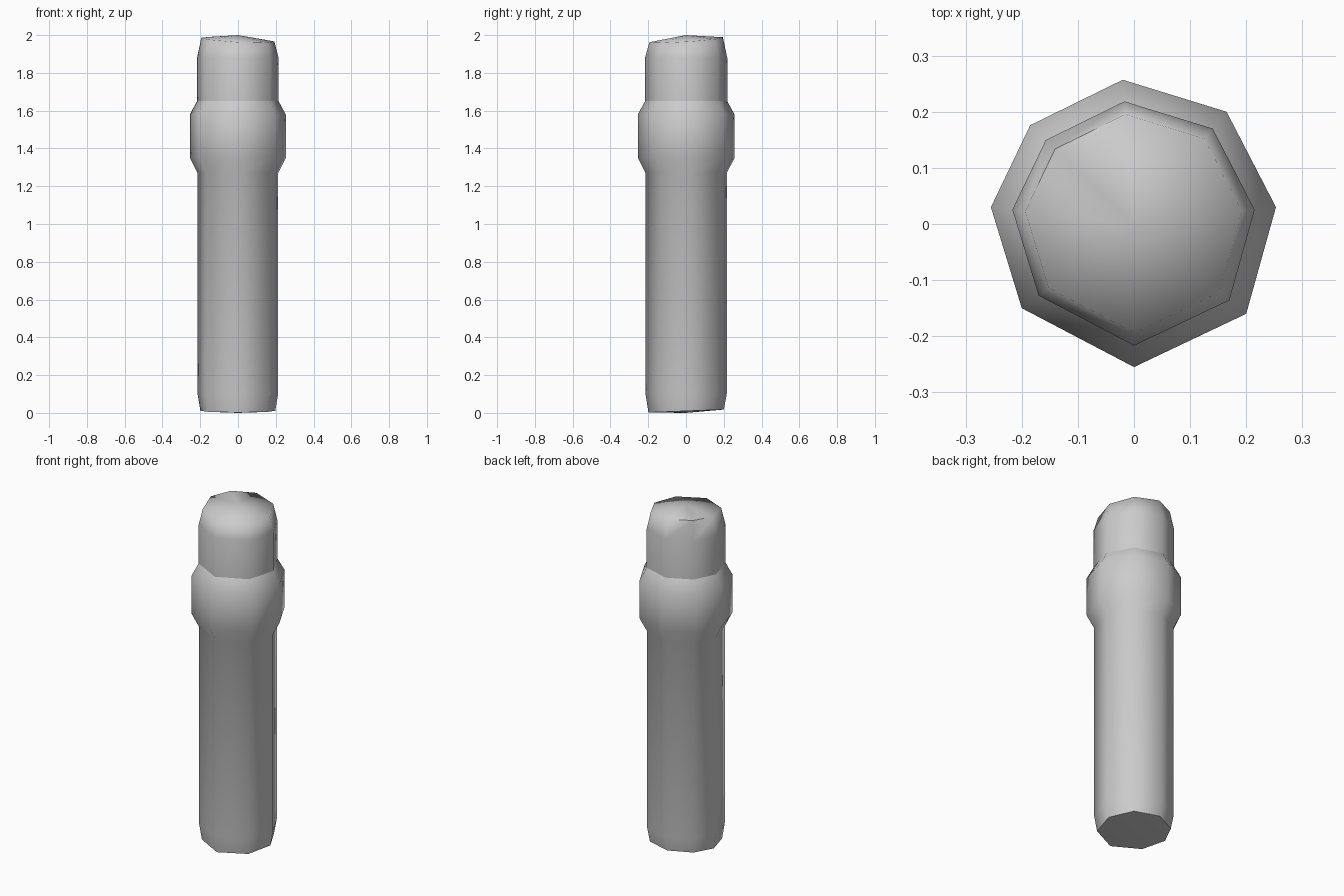
import bpy
import bmesh
import math

cube = bpy.data.objects.get("Cube")
if cube:
    bpy.data.objects.remove(cube, do_unlink=True)

grey = bpy.data.materials.new("light grey")
grey.use_nodes = True
grey.diffuse_color = (0.6, 0.6, 0.6, 1)
grey.node_tree.nodes["Principled BSDF"].inputs["Base Color"].default_value = (0.6, 0.6, 0.6, 1)

# Slightly irregular eight-sided outline shared by all parts
OUTLINE = [(-0.02, 0.257), (-0.185, 0.176), (-0.255, 0.03), (-0.2, -0.15),
           (0, -0.255), (0.2, -0.16), (0.253, 0.03), (0.165, 0.2)]


def loft(name, rings, base=None, tip=None):
    """Stack scaled outlines as (scale, z, x tilt, y tilt); cap with centre points."""
    bm = bmesh.new()
    loops = [[bm.verts.new((x * s, y * s, z + x * tx + y * ty)) for x, y in OUTLINE]
             for s, z, tx, ty in rings]
    n = len(OUTLINE)
    for a, b in zip(loops, loops[1:]):
        for i in range(n):
            j = (i + 1) % n
            bm.faces.new((a[i], a[j], b[j], b[i]))
    for z, ring in ((base, loops[0]), (tip, loops[-1])):
        if z is not None:
            centre = bm.verts.new((0, 0, z))
            for i in range(n):
                bm.faces.new((ring[i], ring[(i + 1) % n], centre))
    bmesh.ops.recalc_face_normals(bm, faces=bm.faces[:])
    mesh = bpy.data.meshes.new(name)
    bm.to_mesh(mesh)
    bm.free()
    mesh.materials.append(grey)
    obj = bpy.data.objects.new(name, mesh)
    bpy.context.collection.objects.link(obj)
    bpy.ops.object.select_all(action='DESELECT')
    obj.select_set(True)
    bpy.context.view_layer.objects.active = obj
    bpy.ops.object.shade_smooth_by_angle(angle=math.radians(75))
    return obj


# Shaft with rounded foot, swelling into the collar
loft("shaft_and_collar",
     [(0.78, 0.01, 0, 0.03), (0.84, 0.1, 0, 0), (0.84, 1.27, 0, 0),
      (1, 1.35, 0, 0), (1, 1.58, 0, 0), (0.85, 1.65, 0, 0)], base=0.0)

# Head with a slightly tilted domed top
loft("head", [(0.85, 1.64, 0, 0), (0.85, 1.88, 0, 0), (0.76, 1.975, -0.04, 0.05)],
     base=1.64, tip=2.0)
